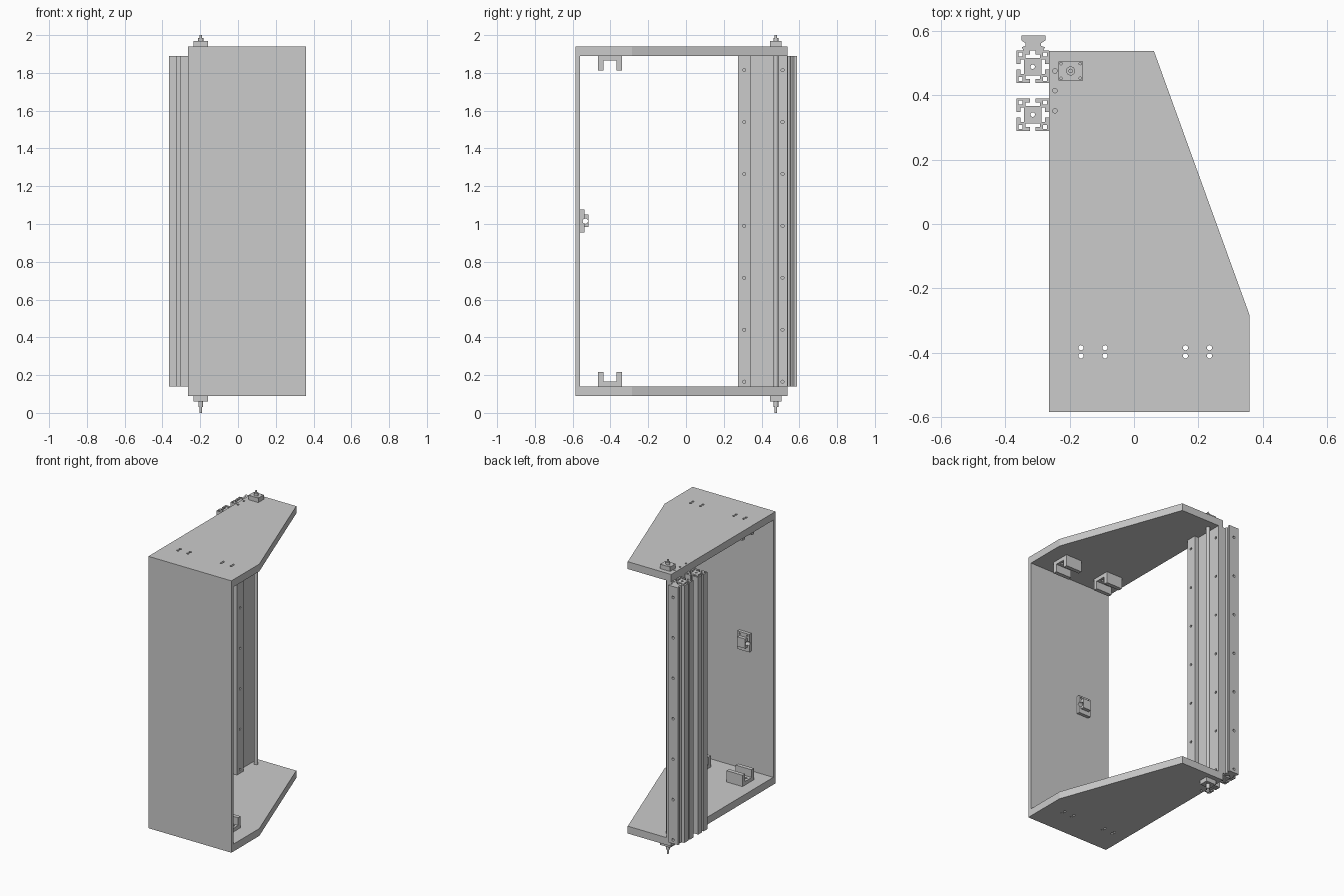
import bpy, bmesh, math
from mathutils import Matrix, Vector

if "Cube" in bpy.data.objects:
    bpy.data.objects.remove(bpy.data.objects["Cube"])

TO_X = Matrix(((0, 0, 1, 0), (1, 0, 0, 0), (0, 1, 0, 0), (0, 0, 0, 1)))  # (u,v,w) -> y,z,x


def add_mesh(name, bm):
    me = bpy.data.meshes.new(name)
    bm.to_mesh(me)
    bm.free()
    ob = bpy.data.objects.new(name, me)
    bpy.context.collection.objects.link(ob)
    return ob


def prism(name, loops, w0, w1, mat=Matrix()):
    """Extrude closed outlines (first is outer, rest are holes)."""
    cu = bpy.data.curves.new(name, 'CURVE')
    cu.dimensions = '2D'
    cu.fill_mode = 'BOTH'
    cu.extrude = (w1 - w0) / 2
    for pts in loops:
        sp = cu.splines.new('POLY')
        sp.points.add(len(pts) - 1)
        for p, (u, v) in zip(sp.points, pts):
            p.co = (u, v, 0, 1)
        sp.use_cyclic_u = True
    tmp = bpy.data.objects.new(name, cu)
    bpy.context.collection.objects.link(tmp)
    bpy.context.view_layer.update()
    me = bpy.data.meshes.new_from_object(tmp.evaluated_get(bpy.context.evaluated_depsgraph_get()))
    bpy.data.objects.remove(tmp)
    bm = bmesh.new()
    bm.from_mesh(me)
    bmesh.ops.transform(bm, matrix=mat @ Matrix.Translation((0, 0, (w0 + w1) / 2)), verts=bm.verts)
    bmesh.ops.remove_doubles(bm, verts=bm.verts, dist=1e-5)
    bmesh.ops.recalc_face_normals(bm, faces=bm.faces)
    for f in bm.faces:
        f.smooth = False
    return add_mesh(name, bm)


def rect(u0, u1, v0, v1):
    return [(u0, v0), (u1, v0), (u1, v1), (u0, v1)]


def box(name, x0, x1, y0, y1, z0, z1):
    return prism(name, [rect(x0, x1, y0, y1)], z0, z1)


def rods(name, items, seg=20):
    """Cylinders given as (start, end, radius)."""
    bm = bmesh.new()
    for a, b, r in items:
        a, b = Vector(a), Vector(b)
        d = b - a
        m = Matrix.Translation((a + b) / 2) @ d.to_track_quat('Z', 'Y').to_matrix().to_4x4()
        bmesh.ops.create_cone(bm, cap_ends=True, segments=seg, radius1=r, radius2=r,
                              depth=d.length, matrix=m)
    return add_mesh(name, bm)


def cut(ob, cutter):
    mod = ob.modifiers.new("cut", 'BOOLEAN')
    mod.operation = 'DIFFERENCE'
    mod.solver = 'EXACT'
    mod.object = cutter
    bpy.context.view_layer.update()
    me = bpy.data.meshes.new_from_object(ob.evaluated_get(bpy.context.evaluated_depsgraph_get()))
    ob.modifiers.clear()
    ob.data = me
    bpy.data.objects.remove(cutter)


# Cabinet: side panel with two tapered end plates, cut from one block
Z0, Z1, I0, I1 = 0.09, 1.94, 0.14, 1.89
plan = [(-0.265, -0.585), (0.36, -0.585), (0.36, -0.285), (0.062, 0.538), (-0.265, 0.538)]
body = prism("cabinet_body", [plan], Z0, Z1)
cut(body, box("cutter", -1, 1, -0.56, 1, I0, I1))
bolt_xs = (-0.165, -0.09, 0.16, 0.235)
bolts = [((x, y, -0.1), (x, y, 2.1), 0.008) for x in bolt_xs for y in (-0.385, -0.41)]
sinks = [((-0.246, y, za), (-0.246, y, zb), 0.007) for y in (0.352, 0.415, 0.476)
         for za, zb in ((1.915, 2), (0.05, 0.115))]
cut(body, rods("cutter", bolts + sinks))

# U brackets bolted inside the end plates
for z, s, end in ((I0, 1, "lower"), (I1, -1, "upper")):
    u = [(-0.465, 0), (-0.34, 0), (-0.34, 0.077), (-0.367, 0.077), (-0.367, 0.025),
         (-0.438, 0.025), (-0.438, 0.077), (-0.465, 0.077)]
    for xc, side in ((-0.127, "left"), (0.198, "right")):
        b = prism(f"{end}_{side}_bracket", [[(y, z + s * h) for y, h in u]],
                  xc - 0.06, xc + 0.06, TO_X)
        cut(b, rods("cutter", bolts))

# Slotted extrusions: one side of the outline turned four times
side = [(-0.05, -0.05), (-0.008, -0.05), (-0.008, -0.038), (-0.022, -0.038), (-0.022, -0.027),
        (0.022, -0.027), (0.022, -0.038), (0.008, -0.038), (0.008, -0.05)]
for i, cy in enumerate((0.34, 0.489)):
    cx = -0.315
    outer, x, y = [], 0, 0
    for k in range(4):
        c, s = (1, 0, -1, 0)[k], (0, 1, 0, -1)[k]
        outer += [(cx + c * x - s * y, cy + s * x + c * y) for x, y in side]
    hole = [(cx + 0.007 * math.cos(t * math.pi / 8), cy + 0.007 * math.sin(t * math.pi / 8))
            for t in range(16)]
    corners = [rect(cx + a * 0.038 - 0.006, cx + a * 0.038 + 0.006,
                    cy + b * 0.038 - 0.006, cy + b * 0.038 + 0.006)
               for a in (-1, 1) for b in (-1, 1)]
    prism(f"slotted_post_{i + 1}", [outer, hole] + corners, I0, I1)

# Guide rail on the back of the rear post
half = [(0.03, 0.539), (0.036, 0.55), (0.024, 0.554), (0.024, 0.562), (0.037, 0.571), (0.037, 0.587)]
rail = prism("guide_rail", [[(-0.313 + x, y) for x, y in half] +
                            [(-0.313 - x, y) for x, y in reversed(half)]], I0, I1)
screw_zs = [0.165 + 0.275 * i for i in range(7)]
cut(rail, rods("cutter", [((-0.313, 0.56, z), (-0.313, 0.6, z), 0.009) for z in screw_zs]))

# Backing plate joining both posts, with a raised front strip
back = prism("backing_plate", [[(-0.265, 0.275), (-0.2, 0.275), (-0.2, 0.345), (-0.23, 0.345),
                                (-0.23, 0.538), (-0.265, 0.538)]], I0, I1)
cut(back, rods("cutter", [((x - 0.02, y, z), (x + 0.02, y, z), 0.008)
                          for z in screw_zs for x, y in ((-0.2, 0.308), (-0.23, 0.511))]))

# Spindle with a bearing block at each end
px, py = -0.197, 0.476
spindle = rods("spindle", [((px, py, a), (px, py, b), r) for a, b, r in (
    (I0, I1, 0.0125), (1.97, 1.985, 0.014), (1.985, 2.0, 0.007),
    (0.03, 0.06, 0.013), (0.0, 0.03, 0.007))], 24)
for z0, z1, end in ((0.06, Z0, "lower"), (Z1, 1.97, "upper")):
    b = box(f"{end}_bearing_block", px - 0.038, px + 0.038, py - 0.03, py + 0.03, z0, z1)
    zo = z0 if end == "lower" else z1
    cut(b, rods("cutter", [((px + sx * 0.03, py + sy * 0.023, zo - 0.012),
                            (px + sx * 0.03, py + sy * 0.023, zo + 0.012), 0.004)
                           for sx in (-1, 1) for sy in (-1, 1)], 12))

# Latch on the inside of the panel
lx = -0.055
latch_bore = ((-0.3, -0.533, 1.015), (0.3, -0.533, 1.015), 0.014)
latch = box("latch_plate", lx - 0.045, lx + 0.045, -0.56, -0.538, 0.955, 1.077)
cut(latch, rods("cutter", [latch_bore] + [((lx + s * 0.028, -0.57, 1.063), (lx + s * 0.028, -0.5, 1.063), 0.006)
                                          for s in (-1, 1)]))
hook = box("latch_block", lx - 0.03, lx + 0.03, -0.538, -0.515, 0.985, 1.05)
cut(hook, rods("cutter", [latch_bore]))

# Round parts get smooth sides with sharp rims
bpy.ops.object.select_all(action='DESELECT')
spindle.select_set(True)
bpy.context.view_layer.objects.active = spindle
bpy.ops.object.shade_smooth_by_angle(angle=math.radians(30))
